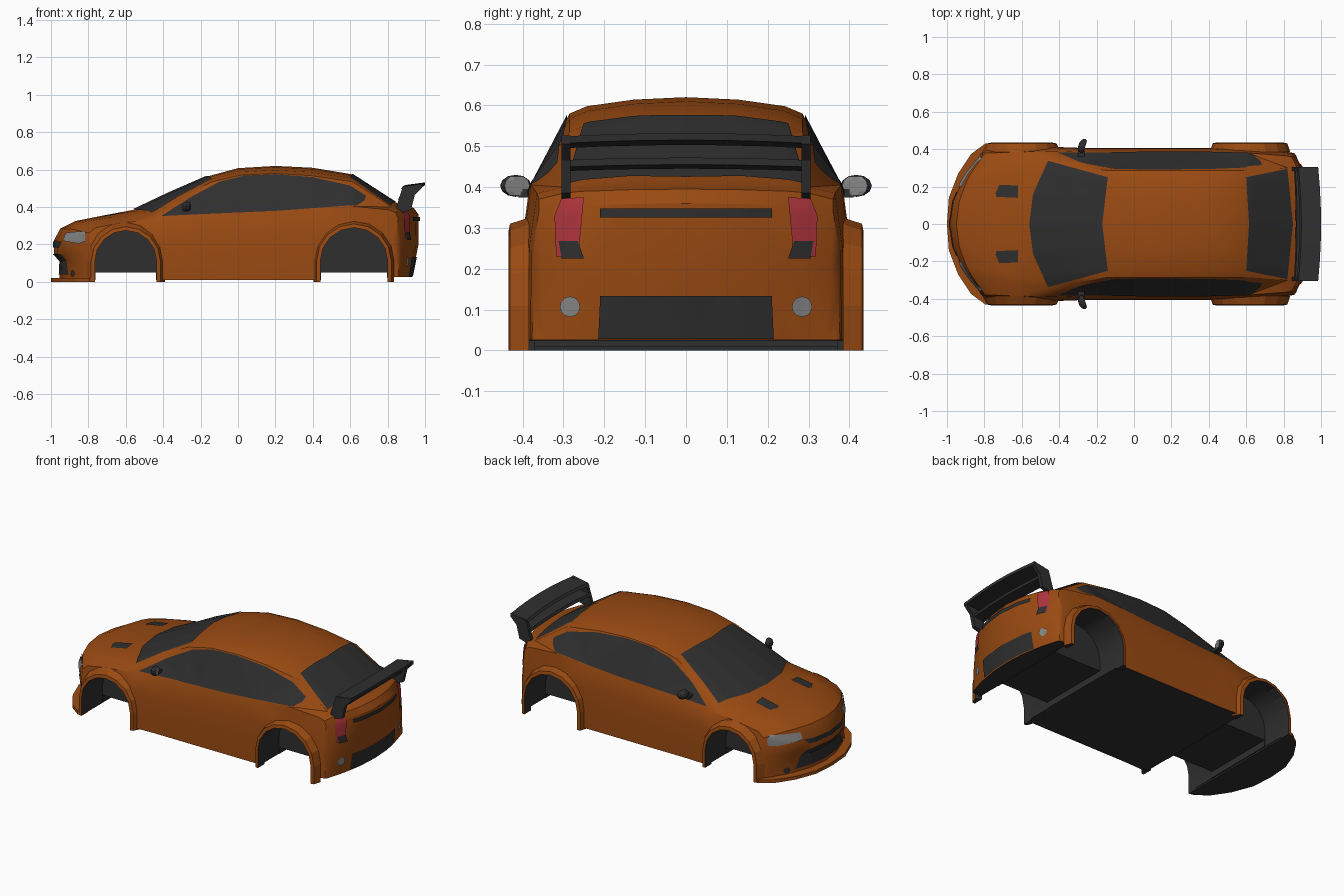
import bpy, bmesh, math
from mathutils import Vector, Matrix
from mathutils.bvhtree import BVHTree

if "Cube" in bpy.data.objects:
    bpy.data.objects.remove(bpy.data.objects["Cube"])


def material(name, *rgb):
    m = bpy.data.materials.new(name)
    m.diffuse_color = (*rgb, 1)
    m.use_nodes = True
    m.node_tree.nodes["Principled BSDF"].inputs["Base Color"].default_value = m.diffuse_color
    return m


ORANGE = material("orange_paint", 0.32, 0.068, 0.006)
BLACK = material("black_trim", 0.028, 0.028, 0.028)
GREY = material("lamp_grey", 0.24, 0.24, 0.24)
RED = material("tail_red", 0.42, 0.035, 0.045)


def make(name, bm, mats, smooth=None):
    me = bpy.data.meshes.new(name)
    bm.to_mesh(me)
    bm.free()
    for m in mats:
        me.materials.append(m)
    if smooth:
        me.shade_smooth()
        me.set_sharp_from_angle(angle=math.radians(smooth))
    ob = bpy.data.objects.new(name, me)
    bpy.context.scene.collection.objects.link(ob)
    return ob


def sweep(name, pts, ys, mats=(BLACK,), dx=0, dz=0):
    """Extrude an (x, z) outline across y, optionally arched."""
    bm = bmesh.new()
    top = max(abs(y) for y in ys)
    rings = [[bm.verts.new((x - dx * (y / top) ** 2, y, z - dz * (y / top) ** 2)) for x, z in pts] for y in ys]
    n = len(pts)
    for a, b in zip(rings, rings[1:]):
        for i in range(n):
            bm.faces.new((a[i], a[(i + 1) % n], b[(i + 1) % n], b[i]))
    bm.faces.new(rings[0])
    bm.faces.new(rings[-1])
    bmesh.ops.recalc_face_normals(bm, faces=bm.faces)
    return make(name, bm, mats)


# Body stations: x, plan bow, centre z, roof edge y/z, belt y/z
ROWS = [
    (-.955, .155, .01, .27, .01, .375, .01),
    (-.95, .155, .11, .27, .11, .38, .11),
    (-.985, .195, .15, .27, .15, .385, .15),
    (-.985, .20, .22, .27, .22, .385, .21),
    (-.95, .17, .285, .27, .28, .38, .26),
    (-.87, .12, .325, .28, .315, .38, .29),
    (-.72, .10, .355, .31, .34, .385, .315),
    (-.56, .13, .385, .345, .36, .39, .335),
    (-.37, .08, .475, .315, .445, .385, .345),
    (-.17, .06, .562, .285, .535, .385, .355),
    (0, .02, .608, .285, .57, .385, .365),
    (.2, 0, .62, .285, .58, .385, .375),
    (.4, 0, .61, .285, .567, .385, .39),
    (.61, 0, .575, .285, .535, .38, .405),
    (.85, -.05, .42, .30, .40, .365, .385),
    (.94, -.12, .395, .30, .385, .36, .37),
    (.965, -.135, .36, .30, .35, .36, .34),
    (.965, -.12, .2, .29, .2, .355, .2),
    (.93, -.075, .025, .28, .025, .345, .025),
]
bm = bmesh.new()
rings = []
for x, bow, zt, yr, zr, yb, zb in ROWS:
    z0 = .025 if x > .8 else .01
    half = [(0, zt), (.45 * yr, zt - .15 * (zt - zr)), (.85 * yr, zt - .55 * (zt - zr)), (yr, zr), (yb, zb)]
    half += [(yb + e, z0 + (zb - z0) * f) for e, f in ((.018, .65), (.021, .2), (.022, 0))]
    full = [(-y, z) for y, z in half[:0:-1]] + half
    rings.append([bm.verts.new((x + bow * (y / .4) ** 2, y, z)) for y, z in full])
n = len(rings[0])
for a, b in zip(rings, rings[1:]):
    for i in range(n):
        bm.faces.new((a[i], a[(i + 1) % n], b[(i + 1) % n], b[i]))
bm.faces.new(rings[0])
bm.faces.new(rings[-1])
bmesh.ops.remove_doubles(bm, verts=bm.verts, dist=1e-5)
bmesh.ops.recalc_face_normals(bm, faces=bm.faces)
bmesh.ops.triangulate(bm, faces=bm.faces)
surface = BVHTree.FromBMesh(bm)
body = make("body_shell", bm, (ORANGE, BLACK))

# Wheel wells cut out of the body
AXLES = (("front", -.60, .165), ("rear", .62, .18))


def arch(cx, r, low=0):
    c = [(cx - r * math.cos(math.pi * i / 8), .11 + r * math.sin(math.pi * i / 8)) for i in range(9)]
    return [(cx - r, low)] + c + [(cx + r, low)]


bpy.context.view_layer.objects.active = body
for _, cx, r in AXLES:
    q = r - .003
    box = [(cx - q, -.1), (cx - q, .05), (cx + q, .05), (cx + q, -.1)]
    for pts, ys in ((arch(cx, r, -.1), (.23, .6)), (arch(cx, r, -.1), (-.6, -.23)), (box, (-.5, .5))):
        cut = sweep("well_cutter", pts, ys, ())
        cut.hide_render = True
        mod = body.modifiers.new("well", 'BOOLEAN')
        mod.operation, mod.solver, mod.object = 'DIFFERENCE', 'EXACT', cut
        bpy.ops.object.modifier_apply(modifier=mod.name)
        bpy.data.objects.remove(cut)

# Wells and underside are black, the rest is paint
for p in body.data.polygons:
    c, nrm = p.center, p.normal
    dark = nrm.z < -.6 and c.z < .06
    for _, cx, r in AXLES:
        d = abs(c.x - cx)
        inside = d < r + .002 and (c.z < .11 or math.hypot(d, c.z - .11) < r + .002)
        if inside and not (abs(c.y) > .33 and abs(nrm.y) > .6):
            dark = True
    p.material_index = int(dark)
body.data.shade_smooth()
body.data.set_sharp_from_angle(angle=math.radians(28))

# Flared wheel arches
for name, cx, r in AXLES:
    for s in (1, -1):
        bm = bmesh.new()
        out = .045 if name == "front" else .035
        rr = [[bm.verts.new((x, s * y, z)) for x, z in arch(cx, r + e)]
              for e, y in ((out, .385), (.02, .431), (0, .435), (0, .37))]
        for k in range(3):
            for i in range(10):
                f = bm.faces.new((rr[k][i], rr[k][i + 1], rr[k + 1][i + 1], rr[k + 1][i]))
                f.material_index = int(k == 2)
        for i in (0, 10):
            bm.faces.new([q[i] for q in rr]).material_index = 1
        bmesh.ops.recalc_face_normals(bm, faces=bm.faces)
        make(name + "_flare", bm, (ORANGE, BLACK))


def decal(name, pts, axis, side, mat, off=.005, step=.02):
    """Thin panel: a flat outline projected on to the body along an axis."""
    d = Vector([side if a == axis else 0 for a in range(3)])
    u, v = [a for a in range(3) if a != axis]
    bm = bmesh.new()
    vs = []
    for p in pts:
        co = [0, 0, 0]
        co[u], co[v] = p
        vs.append(bm.verts.new(co))
    bm.faces.new(vs)
    for a, k in ((u, 0), (v, 1)):
        lo, hi = min(p[k] for p in pts), max(p[k] for p in pts)
        nrm = Vector([float(i == a) for i in range(3)])
        t = lo + step
        while t < hi - .002:
            bmesh.ops.bisect_plane(bm, geom=bm.verts[:] + bm.edges[:] + bm.faces[:], plane_co=nrm * t, plane_no=nrm)
            t += step
    bmesh.ops.triangulate(bm, faces=bm.faces)
    lost = []
    for w in bm.verts:
        hit = surface.ray_cast(w.co + d * 3, -d)[0]
        if hit is None:
            lost.append(w)
        else:
            w.co = hit + d * off
    bmesh.ops.delete(bm, geom=lost, context='VERTS')
    bm.normal_update()
    bmesh.ops.reverse_faces(bm, faces=[f for f in bm.faces if f.normal.dot(d) < 0])
    return make(name, bm, (mat,), 28)


def mirrored(pts):
    """Half outline with y second -> full outline."""
    return pts + [(x, -y) for x, y in pts[::-1] if y > 0]


def disc(y, z, r):
    return [(y + r * math.cos(math.tau * i / 12), z + r * math.sin(math.tau * i / 12)) for i in range(12)]


# Glass
ws = [(-.14, .25), (-.46, .338), (-.54, .16), (-.56, 0), (-.54, -.16), (-.46, -.338), (-.14, -.25), (-.17, 0)]
decal("windshield", ws, 2, 1, BLACK)
decal("rear_window", [(.60, .25), (.615, 0), (.60, -.25), (.82, -.295), (.85, 0), (.82, .295)], 2, 1, BLACK)
side = [(-.41, .352), (-.2, .362), (.2, .38), (.64, .412), (.675, .435), (.685, .46), (.6, .515),
        (.4, .56), (.2, .576), (.03, .568), (-.1, .535), (-.25, .455)]
for s in (1, -1):
    decal("side_window", side, 1, s, BLACK)

# Grilles, lamps and vents
decal("upper_grille", [(-.19, .215), (-.16, .185), (.16, .185), (.19, .215)], 0, -1, BLACK)
decal("lower_grille", [(-.17, .15), (-.23, .04), (.23, .04), (.17, .15)], 0, -1, BLACK, step=.01)
decal("rear_diffuser", [(-.21, .133), (-.215, .028), (.215, .028), (.21, .133)], 0, 1, BLACK)
decal("tailgate_handle", [(-.21, .348), (-.21, .325), (.21, .325), (.21, .348)], 0, 1, BLACK, off=.009)
for s in (1, -1):
    def flip(pts):
        return [(s * y, z) for y, z in pts]
    decal("headlight", flip([(.2, .222), (.2, .262), (.35, .272), (.372, .25), (.37, .215), (.33, .205)]),
          0, -1, GREY, off=.008, step=.01)
    decal("front_fog_lamp", flip(disc(.28, .045, .018)), 0, -1, BLACK, off=.008)
    decal("tail_light", flip([(.262, .25), (.25, .375), (.305, .372), (.322, .33), (.318, .23), (.27, .23)]),
          0, 1, RED, off=.008)
    decal("reverse_lamp", flip([(.265, .268), (.25, .225), (.305, .225), (.312, .268)]), 0, 1, BLACK, off=.0095)
    decal("rear_fog_lamp", flip(disc(.284, .107, .025)), 0, 1, GREY, off=.007)
    vent = [(-.74, .165), (-.72, .21), (-.62, .205), (-.62, .14), (-.735, .145)]
    decal("hood_vent", [(x, s * y) for x, y in vent], 2, 1, BLACK)

# Front splitter, black underneath
bm = bmesh.new()
plan = mirrored([(-1, 0), (-.99, .14), (-.94, .27), (-.87, .375), (-.795, .43), (-.768, .43)][::-1])
base = bm.faces.new([bm.verts.new((x, y, 0)) for x, y in plan])
up = bmesh.ops.extrude_face_region(bm, geom=[base])["geom"]
bmesh.ops.translate(bm, verts=[g for g in up if isinstance(g, bmesh.types.BMVert)], vec=(0, 0, .02))
bmesh.ops.recalc_face_normals(bm, faces=bm.faces)
for f in bm.faces:
    f.material_index = int(f.normal.z < -.5 or f.normal.x > .9)
make("front_splitter", bm, (ORANGE, BLACK))

# Rear wing: two arched blades between end plates
span = [-.3, -.2, -.1, 0, .1, .2, .3]
sweep("wing_upper_blade", [(.885, .503), (.895, .518), (1.0, .532), (.998, .515)], span, dx=.015, dz=.008)
sweep("wing_lower_blade", [(.865, .445), (.872, .46), (.935, .472), (.935, .455)], span, dx=.01, dz=.006)
plate = [(.845, .395), (.88, .507), (.985, .526), (.985, .505), (.945, .465), (.925, .385), (.87, .37)]
for s in (1, -1):
    sweep("wing_end_plate", plate, (s * .283, s * .305))

# Door mirrors with grey glass facing back
for s in (1, -1):
    bm = bmesh.new()
    bmesh.ops.create_uvsphere(bm, u_segments=10, v_segments=6, radius=1)
    for v in bm.verts:
        v.co.x = min(v.co.x, .45)
    bm.normal_update()
    for f in bm.faces:
        f.material_index = int(f.normal.x > .9)
    bmesh.ops.transform(bm, verts=bm.verts, matrix=Matrix.Translation((-.272, s * .417, .403))
                        @ Matrix.Rotation(-s * .3, 4, 'Z') @ Matrix.Diagonal((.026, .04, .027, 1)))
    make("door_mirror", bm, (BLACK, GREY))
    sweep("mirror_arm", [(-.3, .375), (-.3, .39), (-.265, .395), (-.265, .375)], (s * .36, s * .41))
